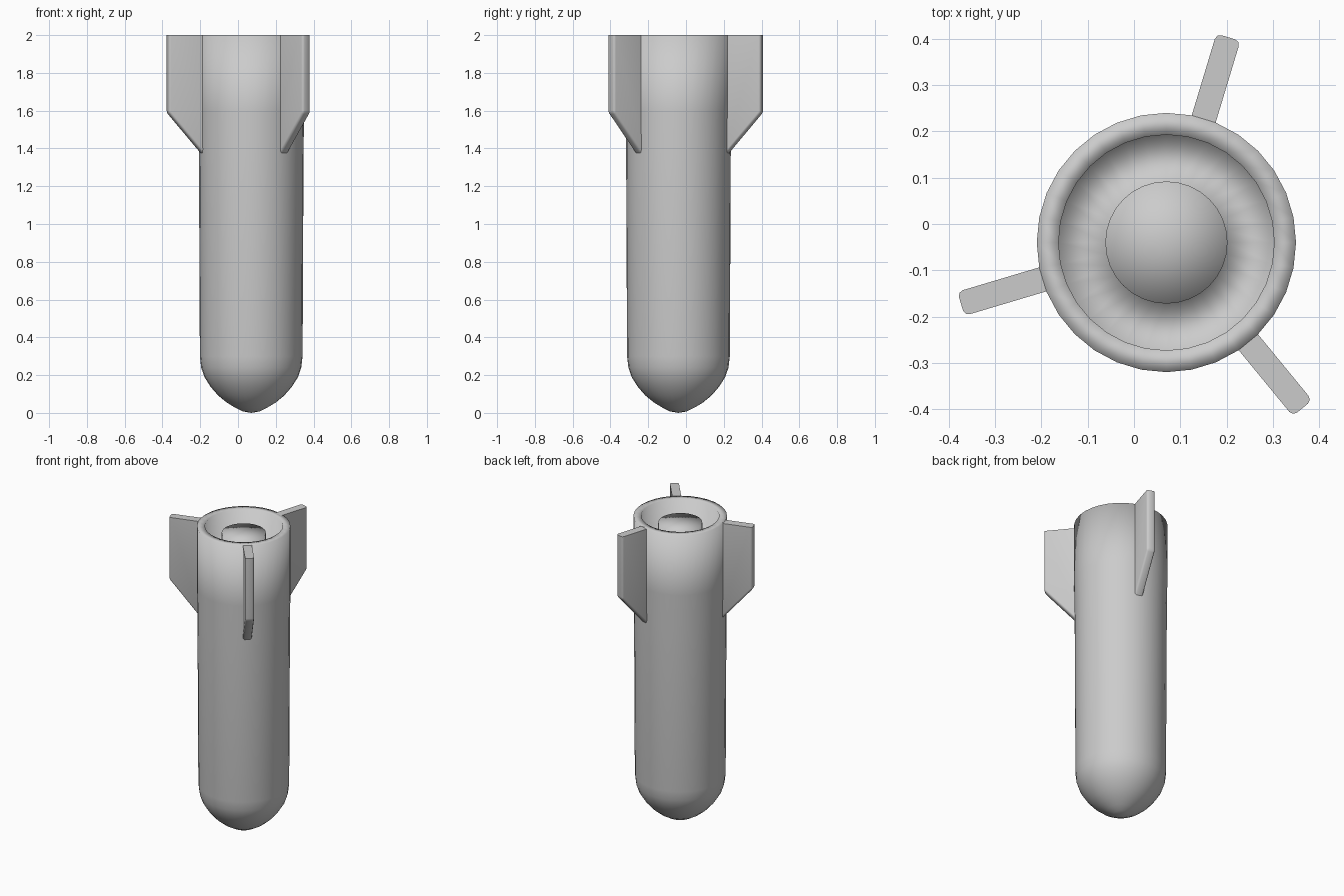
import bpy, bmesh, math
from mathutils import Matrix

if "Cube" in bpy.data.objects:
    bpy.data.objects.remove(bpy.data.objects["Cube"])

CX, CY = 0.07, -0.04      # body axis
SIDES = 32


def finish(bm, name, angle=None):
    bmesh.ops.recalc_face_normals(bm, faces=bm.faces[:])
    mesh = bpy.data.meshes.new(name)
    bm.to_mesh(mesh)
    bm.free()
    obj = bpy.data.objects.new(name, mesh)
    bpy.context.collection.objects.link(obj)
    bpy.context.view_layer.objects.active = obj
    for o in bpy.context.selected_objects:
        o.select_set(False)
    obj.select_set(True)
    if angle is None:
        bpy.ops.object.shade_smooth()
    else:
        bpy.ops.object.shade_smooth_by_angle(angle=math.radians(angle))
    return obj


def lathe(name, profile):
    bm = bmesh.new()
    verts = [bm.verts.new((r, 0, z)) for r, z in profile]
    edges = [bm.edges.new(pair) for pair in zip(verts, verts[1:])]
    bmesh.ops.spin(bm, geom=verts + edges, cent=(0, 0, 0), axis=(0, 0, 1),
                   angle=math.tau, steps=SIDES, use_merge=False)
    bmesh.ops.remove_doubles(bm, verts=bm.verts[:], dist=0.0005)
    bm.transform(Matrix.Translation((CX, CY, 0)))
    return finish(bm, name)


# Hull: rounded nose at the bottom, straight sides, recessed tail with a central peg
lathe("hull", [
    (0, 0), (0.045, 0.008), (0.085, 0.028), (0.13, 0.055), (0.175, 0.092),
    (0.215, 0.138), (0.248, 0.19), (0.265, 0.24), (0.272, 0.30),
    (0.277, 1.38), (0.28, 1.6), (0.28, 2.0),
    (0.233, 2.0), (0.233, 1.85), (0.132, 1.85), (0.132, 1.955), (0, 1.955),
])


# Fins: swept plates with softened edges
def fin(name, degrees):
    root, tip, half = 0.262, 0.463, 0.027
    outline = [(root, 1.36), (tip, 1.59), (tip, 2.0), (root, 2.0)]
    bm = bmesh.new()
    face = bm.faces.new([bm.verts.new((r, -half, z)) for r, z in outline])
    ext = bmesh.ops.extrude_face_region(bm, geom=[face], use_keep_orig=True)
    moved = [g for g in ext["geom"] if isinstance(g, bmesh.types.BMVert)]
    bmesh.ops.translate(bm, verts=moved, vec=(0, 2 * half, 0))
    bmesh.ops.recalc_face_normals(bm, faces=bm.faces[:])
    soft = [e for e in bm.edges
            if any(v.co.x > root + 0.01 for v in e.verts)
            and not all(v.co.z > 1.99 for v in e.verts)
            and (abs(e.verts[0].co.y - e.verts[1].co.y) < 0.001
                 or e.verts[0].co.z < 1.99)]
    bmesh.ops.bevel(bm, geom=soft, offset=0.012, segments=2, profile=0.5,
                    affect='EDGES')
    bm.transform(Matrix.Translation((CX, CY, 0))
                 @ Matrix.Rotation(math.radians(degrees), 4, 'Z'))
    finish(bm, name, 50)


for i, a in enumerate((73.2, 196.6, 309.4)):
    fin(f"tail_fin_{i + 1}", a)
